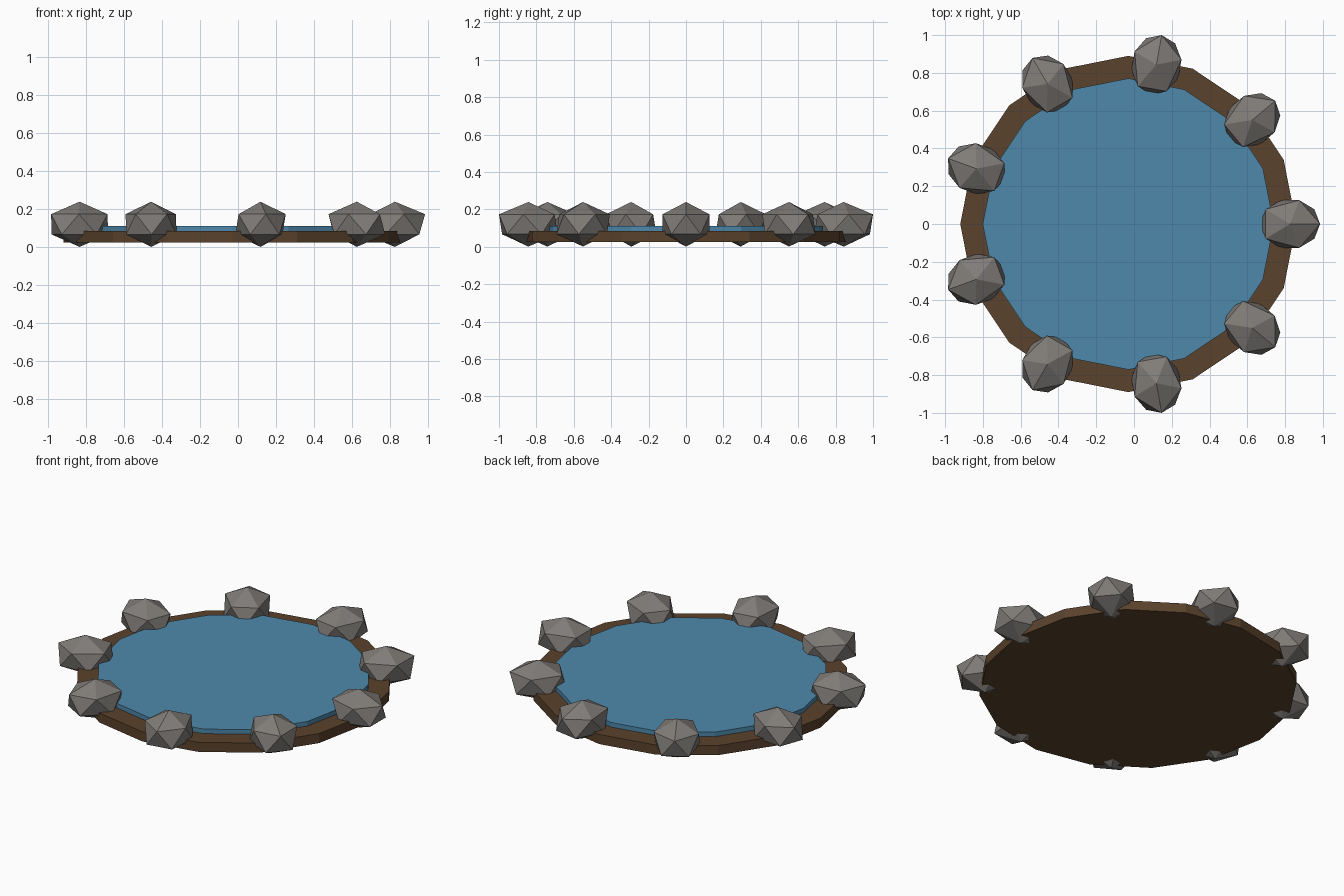
import bpy
from math import cos, sin, radians

if "Cube" in bpy.data.objects:
    bpy.data.objects.remove(bpy.data.objects["Cube"], do_unlink=True)

CX = -0.03          # centre of the pond
ROCK_RING = 0.856   # distance of the rocks from that centre
ROCK_COUNT = 9


def make_material(name, rgb):
    mat = bpy.data.materials.new(name)
    mat.use_nodes = True
    color = (*rgb, 1)
    mat.diffuse_color = color
    bsdf = mat.node_tree.nodes["Principled BSDF"]
    bsdf.inputs["Base Color"].default_value = color
    bsdf.inputs["Roughness"].default_value = 0.9
    return mat


def finish(name, mat):
    obj = bpy.context.object
    obj.name = obj.data.name = name
    obj.data.materials.append(mat)
    return obj


def disc(name, radius, bottom, top, mat):
    bpy.ops.mesh.primitive_cylinder_add(
        vertices=16, radius=radius, depth=top - bottom,
        location=(CX, 0, (bottom + top) / 2))
    return finish(name, mat)


earth = make_material("earth_brown", (0.102, 0.054, 0.025))
blue = make_material("water_blue", (0.076, 0.246, 0.402))
stone = make_material("stone_grey", (0.216, 0.202, 0.188))

# Earth bank and the water standing slightly above it
disc("pond_bank", 0.89, 0.025, 0.084, earth)
disc("pond_water", 0.771, 0.053, 0.112, blue)

# Ring of faceted rocks, each longest along its own radius
for i in range(ROCK_COUNT):
    angle = radians(i * 360 / ROCK_COUNT)
    bpy.ops.mesh.primitive_ico_sphere_add(
        subdivisions=1, radius=1,
        location=(CX + ROCK_RING * cos(angle), ROCK_RING * sin(angle), 0.12),
        rotation=(0, 0, angle))
    rock = finish(f"rim_rock_{i + 1}", stone)
    rock.scale = (0.178, 0.148, 0.119)
